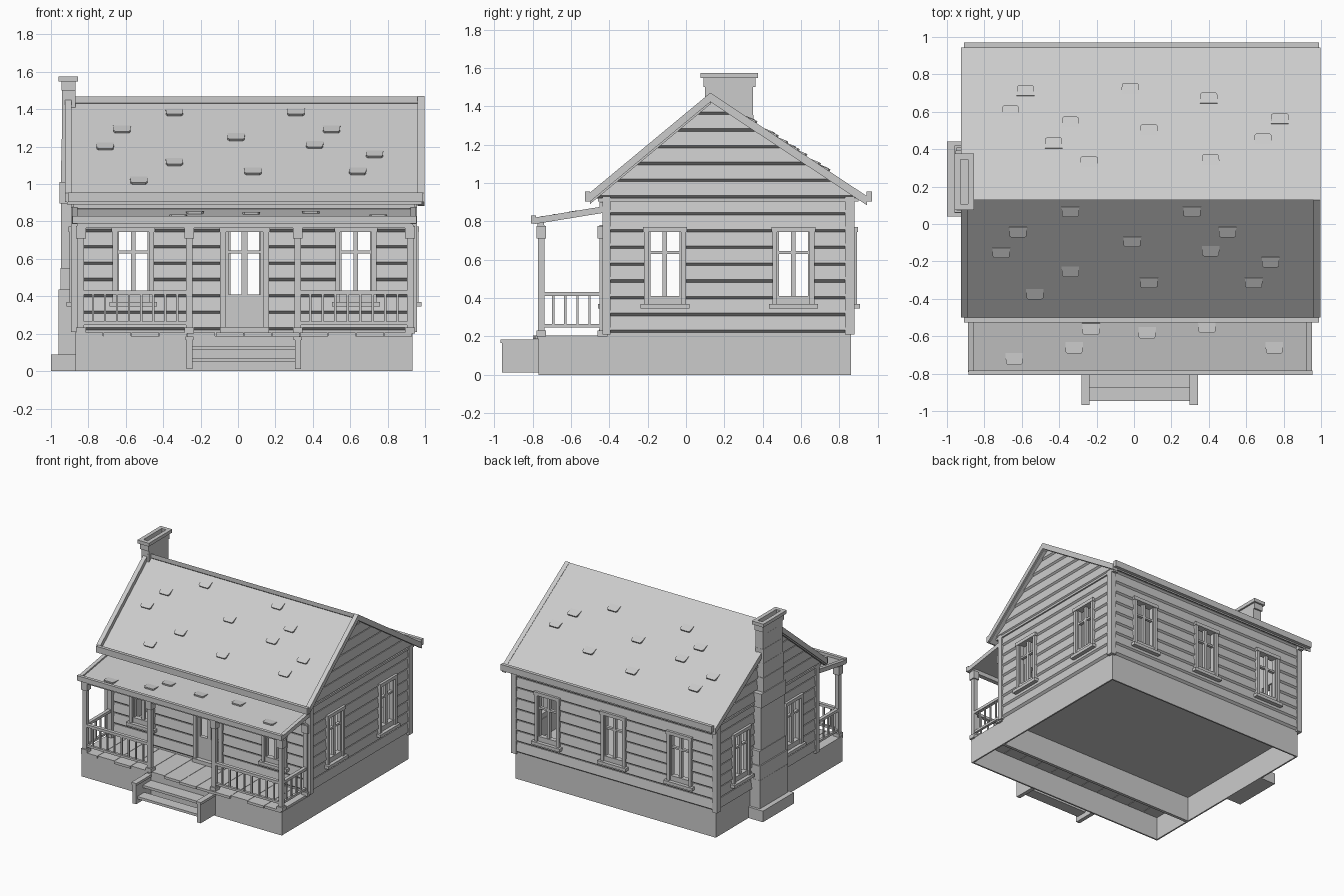
import bpy, bmesh, random
from mathutils import Vector

if "Cube" in bpy.data.objects:
    bpy.data.objects.remove(bpy.data.objects["Cube"])

random.seed(4)
clay = bpy.data.materials.new("light grey")
clay.diffuse_color = (0.6, 0.6, 0.6, 1)
clay.use_nodes = True
clay.node_tree.nodes["Principled BSDF"].inputs["Base Color"].default_value = clay.diffuse_color
parts = {}


def loft(name, a, b):
    """Closed solid between two matching polygons, added to the named part."""
    bm = parts.setdefault(name, bmesh.new())
    va = [bm.verts.new(p) for p in a]
    vb = [bm.verts.new(p) for p in b]
    n = len(va)
    faces = [bm.faces.new(va), bm.faces.new(vb[::-1])]
    for i in range(n):
        j = (i + 1) % n
        faces.append(bm.faces.new((va[j], va[i], vb[i], vb[j])))
    bmesh.ops.recalc_face_normals(bm, faces=faces)


def box(name, x0, x1, y0, y1, z0, z1):
    q = lambda z: [(x0, y0, z), (x1, y0, z), (x1, y1, z), (x0, y1, z)]
    loft(name, q(z0), q(z1))


def extrude_x(name, pts, x0, x1):
    loft(name, [(x0, y, z) for y, z in pts], [(x1, y, z) for y, z in pts])


# House limits and wall frames: u runs along the wall, d points outward
XL, XR, YF, YB, ZB, ZT = -0.87, 0.933, -0.41, 0.86, 0.22, 0.92
SIDES = {
    "front": lambda u, d, z: (u, YF - d, z),
    "back": lambda u, d, z: (u, YB + d, z),
    "right": lambda u, d, z: (XR + d, u, z),
    "left": lambda u, d, z: (XL - d, u, z),
}
COURSE, LIP = 0.0875, 0.014


def wbox(name, side, u0, u1, d0, d1, z0, z1):
    P = SIDES[side]
    q = lambda d: [P(u0, d, z0), P(u1, d, z0), P(u1, d, z1), P(u0, d, z1)]
    loft(name, q(d0), q(d1))


def siding(name, side, ua, ub, z0, z1, lift=0.0):
    """Lap boards between the curves ua(z) and ub(z)."""
    P = SIDES[side]
    k = int((z0 - ZB) / COURSE + 1e-6)
    while ZB + k * COURSE < z1 - 1e-4:
        base = ZB + k * COURSE
        za, zb = max(z0, base), min(z1, base + COURSE)
        lip = base + LIP
        depth = lambda z: lift + (0.018 * (z - base) / LIP if z < lip
                                  else 0.018 - 0.01 * (z - lip) / (COURSE - LIP))
        zs = [za] + ([lip] if za < lip < zb else []) + [zb]
        prof = [(-0.02, za)] + [(depth(z), z) for z in zs] + [(-0.02, zb)]
        loft(name, [P(ua(z), d, z) for d, z in prof], [P(ub(z), d, z) for d, z in prof])
        k += 1


def wall(side, u0, u1, top, holes):
    """Siding around a row of openings (centre, half width, bottom, top)."""
    name, c = side + "_wall", lambda v: (lambda z: v)
    u = u0
    for m, h, zb, zt in holes:
        siding(name, side, c(u), c(m - h), ZB, top)
        if zb > ZB:
            siding(name, side, c(m - h), c(m + h), ZB, zb)
        siding(name, side, c(m - h), c(m + h), zt, top)
        u = m + h
    siding(name, side, c(u), c(u1), ZB, top)


def window(side, m):
    n = side + "_windows"
    for s in (-1, 1):
        a, b = sorted((m + s * 0.085, m + s * 0.11))
        wbox(n, side, a, b, -0.025, 0.032, 0.37, 0.765)
        a, b = sorted((m + s * 0.076, m + s * 0.088))
        wbox(n, side, a, b, -0.02, 0.015, 0.39, 0.75)
    wbox(n, side, m - 0.115, m + 0.115, -0.025, 0.036, 0.745, 0.772)
    wbox(n, side, m - 0.128, m + 0.128, -0.025, 0.048, 0.345, 0.37)
    wbox(n, side, m - 0.085, m + 0.085, -0.02, 0.02, 0.37, 0.41)
    wbox(n, side, m - 0.012, m + 0.012, -0.012, 0.012, 0.4, 0.75)
    wbox(n, side, m - 0.085, m + 0.085, -0.012, 0.012, 0.63, 0.645)


# Foundations, open underneath
def skirt(name, x0, x1, y0, y1, z1, t=0.012):
    box(name, x0, x1, y0, y0 + t, 0, z1)
    box(name, x0, x1, y1 - t, y1, 0, z1)
    box(name, x0, x0 + t, y0 + t, y1 - t, 0, z1)
    box(name, x1 - t, x1, y0 + t, y1 - t, 0, z1)


skirt("foundation", XL, XR, YF, YB, 0.22)
box("house_floor", XL + 0.01, XR - 0.01, YF + 0.01, YB - 0.01, 0.2, 0.221)
skirt("porch_foundation", XL, XR, -0.77, YF, 0.188)

# Walls, windows and door
XW, YW, DOOR = (-0.56, 0.63), (-0.11, 0.56), 0.035
hole = lambda m: (m, 0.09, 0.37, 0.76)
wall("front", XL, XR, 0.97, [hole(XW[0]), (DOOR, 0.105, ZB, 0.76), hole(XW[1])])
wall("back", XL, XR, 0.95, [hole(XW[0]), hole(DOOR), hole(XW[1])])
for s in ("left", "right"):
    wall(s, YF, YB, ZT, [hole(m) for m in YW])
    for m in YW:
        window(s, m)
for m in XW:
    window("front", m)
for m in (XW[0], DOOR, XW[1]):
    window("back", m)

for a, b in ((-0.13, -0.1), (0.1, 0.13)):
    wbox("door_frame", "front", DOOR + a, DOOR + b, -0.025, 0.034, ZB, 0.765)
wbox("door_frame", "front", DOOR - 0.135, DOOR + 0.135, -0.025, 0.037, 0.745, 0.775)
wbox("door_frame", "front", DOOR - 0.13, DOOR + 0.13, -0.02, 0.045, 0.2, 0.235)
wbox("door", "front", DOOR - 0.1, DOOR + 0.1, -0.02, 0.01, 0.235, 0.41)
for a, b in ((-0.1, -0.085), (-0.015, 0.015), (0.085, 0.1)):
    wbox("door", "front", DOOR + a, DOOR + b, -0.02, 0.01, 0.41, 0.75)
wbox("door", "front", DOOR - 0.1, DOOR + 0.1, -0.018, 0.008, 0.63, 0.645)

# Corner boards
for x0, x1 in ((XL - 0.024, XL + 0.02), (XR - 0.02, XR + 0.024)):
    box("corner_boards", x0, x1, YF - 0.026, YF + 0.015, 0.21, 0.93)
    box("corner_boards", x0, x1, YB - 0.03, YB + 0.02, 0.21, 0.93)

# Gables under the uneven roof slopes
EF, RIDGE, EB = (-0.5, 0.948), (0.127, 1.468), (0.945, 0.928)
front_y = lambda z: EF[0] + (z + 0.045 - EF[1]) * (RIDGE[0] - EF[0]) / (RIDGE[1] - EF[1])
back_y = lambda z: EB[0] + (z + 0.035 - EB[1]) * (RIDGE[0] - EB[0]) / (RIDGE[1] - EB[1])
for s in ("left", "right"):
    siding(s + "_gable", s, front_y, back_y, ZT, 1.42, 0.008)
    wbox(s + "_gable", s, YF - 0.05, YB + 0.04, -0.02, 0.022, 0.905, 0.922)


# Roof sheets, the front one sunk between the rake boards
def slab(pts, up, down):
    return [(y, z + up) for y, z in pts] + [(y, z - down) for y, z in pts[::-1]]


SINK = 0.037
extrude_x("main_roof_front", slab((EF, RIDGE), -SINK, SINK + 0.02), -0.915, 0.985)
extrude_x("main_roof_back", slab((RIDGE, EB), 0, 0.035), -0.915, 0.985)
for x0, x1 in ((-0.925, -0.89), (0.96, 0.996)):
    extrude_x("rake_boards", slab((EF, RIDGE, EB), 0.003, 0.045), x0, x1)
box("eave_boards", -0.91, 0.99, -0.527, -0.5, 0.905, 0.955)
box("eave_boards", -0.91, 0.99, 0.942, 0.97, 0.905, 0.955)

# Porch roof, eave board, beam
PF, PB = (-0.79, 0.82), (-0.41, 0.882)
extrude_x("porch_roof", slab((PF, PB), -0.012, 0.03), -0.885, 0.95)
for x0 in (-0.887, 0.922):
    extrude_x("porch_rake_boards", slab((PF, PB), 0, 0.034), x0, x0 + 0.03)
box("porch_eave_board", -0.885, 0.955, -0.808, -0.782, 0.79, 0.83)
box("porch_beam", -0.86, 0.935, -0.775, -0.74, 0.765, 0.8)
box("porch_ledger", -0.88, 0.945, -0.45, YF, 0.87, 0.9)


# Loose shingles
def shingle(name, x, y, lo, hi, sink=0.0):
    """lo and hi are the (y, z) ends of the roof line."""
    X = Vector((1, 0, 0))
    d = Vector((0, hi[0] - lo[0], hi[1] - lo[1])).normalized()
    n = X.cross(d)
    n = n if n.z > 0 else -n
    c = Vector((x, y, lo[1] - sink + (y - lo[0]) * (hi[1] - lo[1]) / (hi[0] - lo[0])))
    q = [c - d * 0.032 - X * 0.036, c - d * 0.032 + X * 0.036, c - d * 0.022 + X * 0.045,
         c + d * 0.03 + X * 0.047, c + d * 0.03 - X * 0.047, c - d * 0.022 - X * 0.045]
    loft(name, [p - n * 0.005 for p in q],
         [p + n * (0.002 if i in (3, 4) else 0.013) for i, p in enumerate(q)])


for x, y in ((-.62, -.04), (-.34, .07), (.31, .07), (.5, -.04), (-.71, -.15), (-.01, -.09),
             (.41, -.14), (.73, -.2), (-.34, -.25), (.08, -.31), (.64, -.31), (-.53, -.37)):
    shingle("front_shingles", x, y, EF, RIDGE, SINK)
for x, y in ((-.58, .71), (-.66, .6), (-.34, .54), (-.02, .72), (.4, .67), (.08, .5),
             (-.43, .43), (-.24, .33), (.41, .34), (.69, .45), (.78, .56)):
    shingle("back_shingles", x, y, EB, RIDGE)
for x, y in ((-.64, -.72), (-.32, -.66), (-.23, -.56), (.07, -.58), (.39, -.55), (.75, -.66)):
    shingle("porch_shingles", x, y, PF, PB, 0.012)

# Porch deck planks with uneven ends
N = 12
for i in range(N):
    a = XL + (XR - XL) * i / N
    box("porch_deck", a, a + (XR - XL) / N - 0.003, -0.77 - random.uniform(0, 0.03), YF, 0.186, 0.206)


# Porch posts with caps and feet
def post(x, y):
    for h, z0, z1 in ((0.017, 0.2, 0.78), (0.026, 0.2, 0.232), (0.026, 0.71, 0.775)):
        box("porch_posts", x - h, x + h, y - h, y + h, z0, z1)


POSTS = (-0.84, -0.26, 0.32, 0.92)
for x in POSTS:
    post(x, -0.755)
for x in (POSTS[0], POSTS[3]):
    post(x, -0.435)


# Railings
def railing(x0, y0, x1, y1, n):
    for z0, z1, h in ((0.41, 0.432, 0.014), (0.247, 0.265, 0.01)):
        box("railings", x0 - h * (x0 == x1), x1 + h * (x0 == x1), y0 - h * (y0 == y1), y1 + h * (y0 == y1), z0, z1)
    for i in range(1, n):
        x, y = x0 + (x1 - x0) * i / n, y0 + (y1 - y0) * i / n
        box("railings", x - 0.006, x + 0.006, y - 0.006, y + 0.006, 0.255, 0.415)


railing(POSTS[0], -0.755, POSTS[1], -0.755, 9)
railing(POSTS[2], -0.755, POSTS[3], -0.755, 9)
for x in (POSTS[0], POSTS[3]):
    railing(x, -0.755, x, -0.44, 5)

# Front steps
for x in (-0.26, 0.32):
    box("step_sides", x - 0.016, x + 0.016, -0.96, -0.77, 0.012, 0.172)
    box("step_sides", x - 0.022, x + 0.022, -0.968, -0.77, 0.165, 0.185)
box("step_treads", -0.25, 0.31, -0.875, -0.77, 0.115, 0.135)
box("step_treads", -0.25, 0.31, -0.945, -0.855, 0.05, 0.07)

# Stone chimney in slightly uneven courses
box("chimney_base", -1.0, -0.86, 0.04, 0.44, 0, 0.09)
z = 0.09
while z < 1.5:
    y0, y1, x0 = (0.065, 0.415, -0.955) if z < 0.5 else (0.08, 0.39, -0.95) if z < 1.0 else (0.095, 0.355, -0.945)
    j = random.uniform(-0.007, 0.007)
    top = min(z + 0.115, 1.5)
    box("chimney_shaft", x0 + j, -0.87, y0 + j, y1 - j, z, top)
    z = top
# Hollow chimney top
for g, z0, z1 in ((0, 1.5, 1.552), (0.014, 1.548, 1.575)):
    x0, x1, y0, y1, t = -0.945 - g, -0.87 + g, 0.09 - g, 0.362 + g, 0.018 + g
    box("chimney_cap", x0, x1, y0, y0 + t, z0, z1)
    box("chimney_cap", x0, x1, y1 - t, y1, z0, z1)
    box("chimney_cap", x0, x0 + t, y0 + t, y1 - t, z0, z1)
    box("chimney_cap", x1 - t, x1, y0 + t, y1 - t, z0, z1)

# Turn every part into an object
for name, bm in parts.items():
    me = bpy.data.meshes.new(name)
    bm.to_mesh(me)
    bm.free()
    me.materials.append(clay)
    bpy.context.collection.objects.link(bpy.data.objects.new(name, me))
